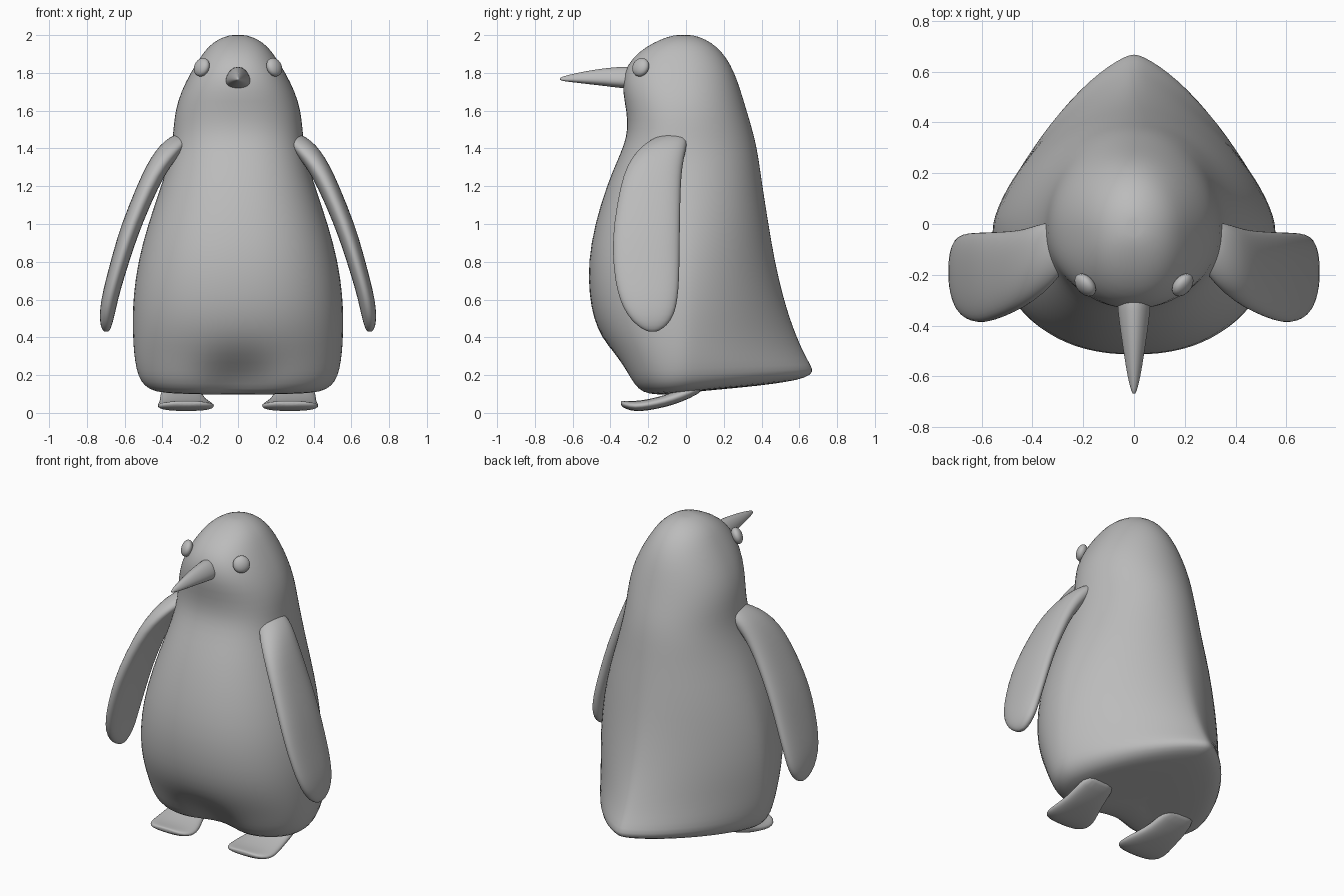
import bpy, bmesh, math
from mathutils import Vector

grey = bpy.data.materials.new("plain grey")
grey.diffuse_color = (0.5, 0.5, 0.5, 1)


def finish(obj, levels=1):
    obj.data.materials.append(grey)
    for p in obj.data.polygons:
        p.use_smooth = True
    if levels:
        mod = obj.modifiers.new("smooth", 'SUBSURF')
        mod.levels = mod.render_levels = levels
    return obj


def loft(name, rings, levels=1):
    """Skin a list of equal point rings, closing both ends with a fan."""
    bm = bmesh.new()
    rows = [[bm.verts.new(p) for p in r] for r in rings]
    n = len(rows[0])
    for a, b in zip(rows, rows[1:]):
        for i in range(n):
            j = (i + 1) % n
            bm.faces.new((a[i], a[j], b[j], b[i]))
    for row in (rows[0], rows[-1]):
        tip = bm.verts.new(sum((v.co for v in row), Vector()) / n)
        for i in range(n):
            bm.faces.new((row[i], row[(i + 1) % n], tip))
    bmesh.ops.recalc_face_normals(bm, faces=bm.faces)
    me = bpy.data.meshes.new(name)
    bm.to_mesh(me)
    bm.free()
    obj = bpy.data.objects.new(name, me)
    bpy.context.collection.objects.link(obj)
    return finish(obj, levels)


def spow(v, e):
    return math.copysign(abs(v) ** e, v)


def oval(a, b, n, p=2.0):
    return [(a * spow(math.cos(2 * math.pi * i / n), 2 / p),
             b * spow(math.sin(2 * math.pi * i / n), 2 / p)) for i in range(n)]


# Body and head: front z, back z, half width, front y, back y, back roundness
BODY = [
    (.098, .145, .30, -.12, .40, 1.6), (.095, .165, .42, -.20, .54, 1.5),
    (.105, .185, .475, -.27, .635, 1.4), (.15, .215, .52, -.32, .68, 1.4),
    (.22, .25, .54, -.355, .665, 1.4), (.31, .32, .553, -.40, .625, 1.4),
    (.40, .40, .558, -.45, .59, 1.42), (.50, .50, .560, -.49, .552, 1.48),
    (.62, .62, .556, -.514, .515, 1.55), (.80, .80, .532, -.52, .472, 1.65),
    (1.0, 1.0, .478, -.484, .438, 1.8), (1.2, 1.2, .408, -.422, .406, 1.9),
    (1.33, 1.33, .368, -.367, .388, 2), (1.42, 1.42, .350, -.328, .372, 2),
    (1.50, 1.50, .343, -.309, .352, 2), (1.60, 1.60, .333, -.315, .322, 2),
    (1.70, 1.70, .303, -.337, .292, 2), (1.80, 1.80, .252, -.332, .258, 2),
    (1.88, 1.88, .202, -.285, .215, 2), (1.94, 1.94, .158, -.21, .163, 2),
    (1.98, 1.98, .103, -.13, .100, 2), (2.0, 2.0, .045, -.065, .04, 2)]
rings = []
for zf, zb, a, yf, yb, p in BODY:
    cy = -.02
    ring = []
    for i in range(40):
        t = 2 * math.pi * i / 40
        back = math.sin(t) > 0
        q = p if back else 2.25
        x = a * spow(math.cos(t), 2 / q)
        y = cy + ((yb - cy) if back else (cy - yf)) * spow(math.sin(t), 2 / q)
        z = zf + (zb - zf) * (y - yf) / (yb - yf)
        # hollow between the thighs
        if y < cy:
            y += .12 * math.exp(-(x / .17) ** 2) * math.exp(-((z - .16) / .12) ** 2)
        ring.append((x, y, z))
    rings.append(ring)
loft("body", rings)

# Flippers: z, inner x, outer x, front y, back y
FLIPPER = [
    (1.475, .23, .335, -.13, .00), (1.44, .25, .39, -.20, .01),
    (1.39, .29, .437, -.26, .00), (1.31, .355, .486, -.315, -.018),
    (1.2, .42, .537, -.35, -.027), (1.0, .507, .618, -.385, -.03),
    (.85, .56, .662, -.392, -.032), (.70, .607, .702, -.378, -.034),
    (.60, .635, .725, -.353, -.043), (.52, .652, .734, -.315, -.06),
    (.46, .668, .729, -.26, -.10), (.43, .682, .712, -.205, -.15)]
# Feet: y, centre z, half width, half thickness, centre x
FOOT = [
    (-.345, .052, .07, .012, .27), (-.325, .043, .125, .022, .272),
    (-.27, .034, .155, .028, .274), (-.2, .042, .15, .03, .278),
    (-.11, .062, .125, .032, .29), (-.03, .09, .115, .036, .30),
    (.08, .135, .10, .03, .30)]
for s, side in ((1, "left"), (-1, "right")):
    loft(side + "_flipper", [
        [(s * ((xi + xo) / 2 + u), (yf + yb) / 2 + v, z)
         for u, v in oval((xo - xi) / 2, (yb - yf) / 2, 20, 2.3)]
        for z, xi, xo, yf, yb in FLIPPER])
    loft(side + "_foot", [
        [(s * (cx + u), y, z + v) for u, v in oval(w, h, 16, 2.5)]
        for y, z, w, h, cx in FOOT])
    # Eye: flattened ball facing outwards
    bpy.ops.mesh.primitive_uv_sphere_add(segments=24, ring_count=12, radius=.051,
                                         location=(s * .192, -.24, 1.83))
    eye = bpy.context.object
    eye.name = side + "_eye"
    eye.scale = (1, 1, .62)
    eye.rotation_euler = Vector((s * .72, -.6, .33)).to_track_quat('Z', 'Y').to_euler()
    finish(eye, 0)

# Beak: y, bottom z, top z, half width; wider towards its flat underside
BEAK = [(-.26, 1.715, 1.836, .068), (-.34, 1.717, 1.834, .063),
        (-.43, 1.73, 1.826, .051), (-.52, 1.74, 1.812, .038),
        (-.60, 1.75, 1.795, .025), (-.65, 1.756, 1.782, .013),
        (-.668, 1.762, 1.774, .006)]
loft("beak", [
    [(u * (1 - .3 * v), y, (zb + zt) / 2 + v * (zt - zb) / 2)
     for u, v in oval(w, 1, 16, 2.2)] for y, zb, zt, w in BEAK])
